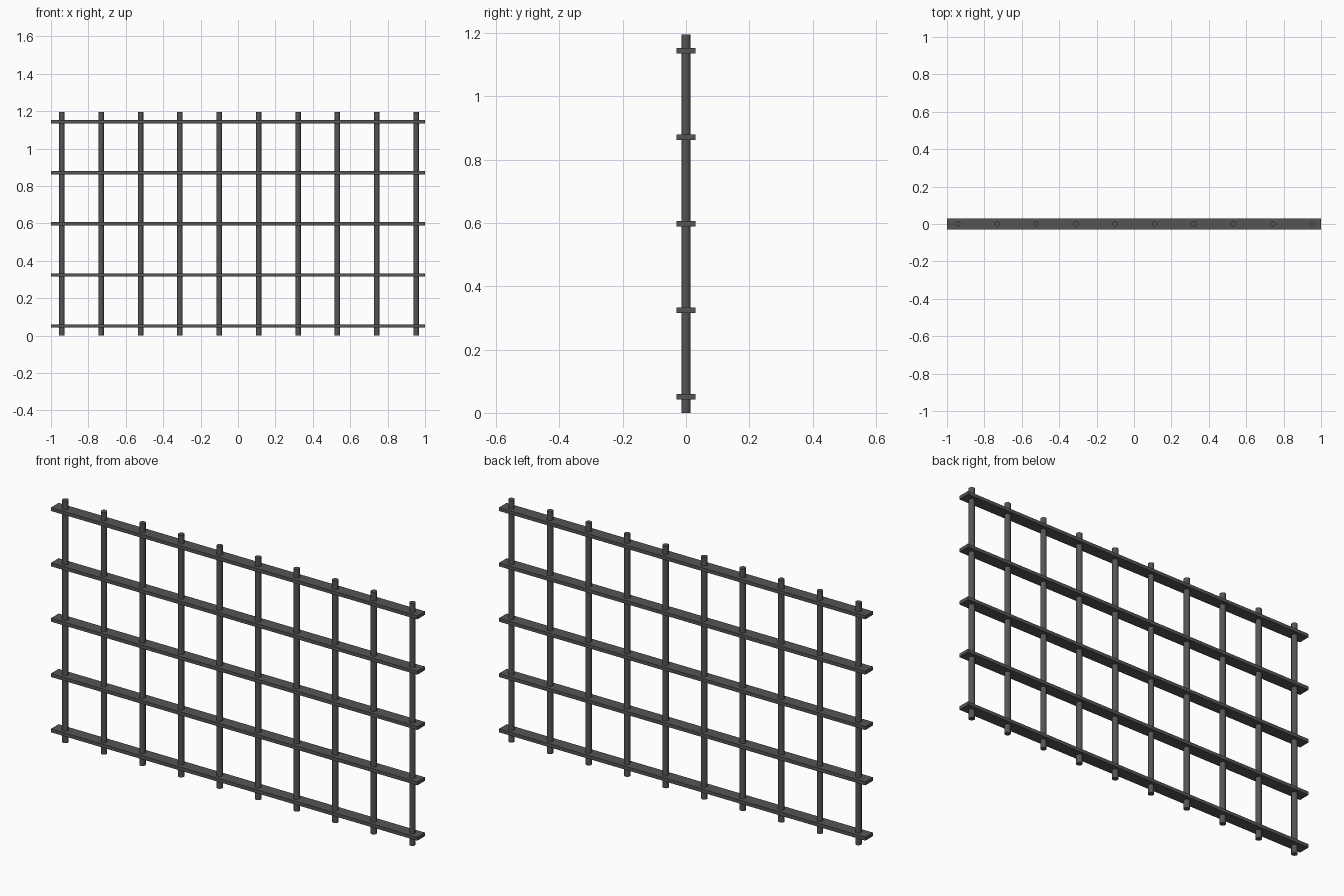
import bpy

if "Cube" in bpy.data.objects:
    bpy.data.objects.remove(bpy.data.objects["Cube"])

HEIGHT = 1.195
steel = bpy.data.materials.new("dark_steel")
steel.diffuse_color = (0.09, 0.09, 0.09, 1)
steel.use_nodes = True
steel.node_tree.nodes["Principled BSDF"].inputs["Base Color"].default_value = steel.diffuse_color


def finish(name):
    obj = bpy.context.object
    obj.name = name
    obj.data.materials.append(steel)
    return obj


# Flat horizontal rails
for i in range(5):
    bpy.ops.mesh.primitive_cube_add(size=1, location=(0, 0, HEIGHT / 2 + (i - 2) * 0.273))
    rail = finish(f"horizontal_rail_{i + 1}")
    rail.scale = (2, 0.06, 0.017)

# Round vertical bars passing through the rails
for i in range(10):
    bpy.ops.mesh.primitive_cylinder_add(
        vertices=16, radius=0.0145, depth=HEIGHT,
        location=(-0.942 + i * 0.2105, 0, HEIGHT / 2))
    finish(f"vertical_bar_{i + 1}")
    bpy.ops.object.shade_smooth_by_angle()
